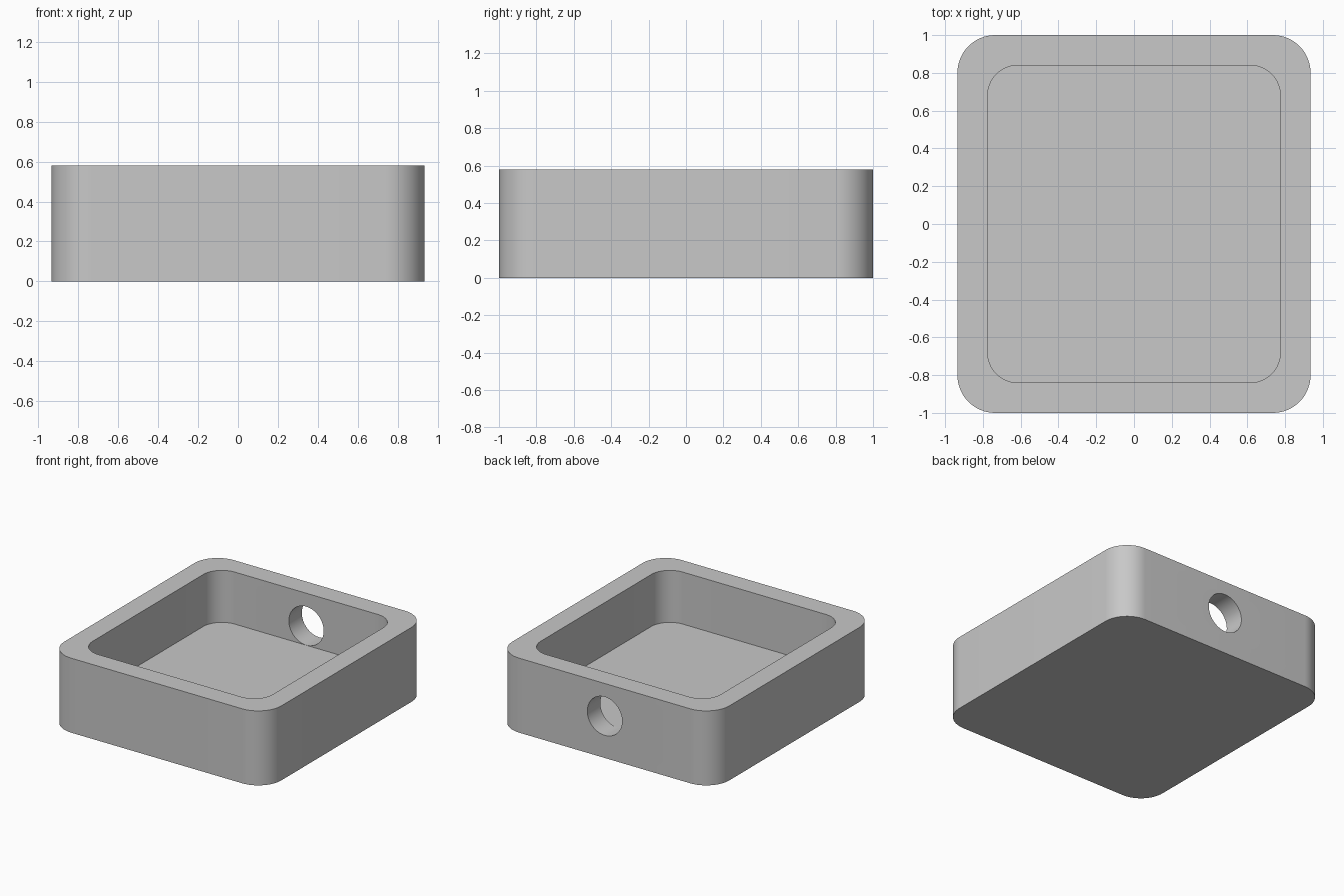
import bpy, bmesh, math
from mathutils import Matrix

default = bpy.data.objects.get("Cube")
if default:
    bpy.data.objects.remove(default, do_unlink=True)

HEIGHT, FLOOR, WALL = 0.58, 0.175, 0.16
HALF_X, HALF_Y = 0.935, 1.0

grey = bpy.data.materials.new("plain_grey")
grey.use_nodes = True
colour = (0.58, 0.58, 0.58, 1)
grey.diffuse_color = colour
grey.node_tree.nodes["Principled BSDF"].inputs["Base Color"].default_value = colour


def make_object(name, bm):
    bmesh.ops.recalc_face_normals(bm, faces=bm.faces)
    mesh = bpy.data.meshes.new(name)
    bm.to_mesh(mesh)
    bm.free()
    mesh.materials.append(grey)
    obj = bpy.data.objects.new(name, mesh)
    bpy.context.collection.objects.link(obj)
    return obj


def rounded_block(name, hx, hy, radius, z0, z1, steps=16):
    """Upright block with rounded vertical corners."""
    bm = bmesh.new()
    ring = []
    for corner, (sx, sy) in enumerate([(1, 1), (-1, 1), (-1, -1), (1, -1)]):
        for i in range(steps + 1):
            a = (corner + i / steps) * math.pi / 2
            ring.append(bm.verts.new((sx * (hx - radius) + radius * math.cos(a),
                                      sy * (hy - radius) + radius * math.sin(a), z0)))
    base = bm.faces.new(ring)
    top = bmesh.ops.extrude_face_region(bm, geom=[base], use_keep_orig=True)
    verts = [v for v in top["geom"] if isinstance(v, bmesh.types.BMVert)]
    bmesh.ops.translate(bm, verts=verts, vec=(0, 0, z1 - z0))
    return make_object(name, bm)


# Outer body of the tray
tray = rounded_block("tray", HALF_X, HALF_Y, 0.2, 0, HEIGHT)

# Open recess
recess = rounded_block("recess_cutter", HALF_X - WALL, HALF_Y - WALL, 0.16,
                       FLOOR, HEIGHT + 0.2)

# Round hole through the back wall
bm = bmesh.new()
bmesh.ops.create_cone(bm, cap_ends=True, segments=64, radius1=0.15, radius2=0.15, depth=0.5,
                      matrix=Matrix.Translation((0, HALF_Y - WALL / 2, 0.326))
                      @ Matrix.Rotation(math.pi / 2, 4, "X"))
hole = make_object("hole_cutter", bm)

# Cut the tray, then drop the cutters
bpy.ops.object.select_all(action="DESELECT")
bpy.context.view_layer.objects.active = tray
tray.select_set(True)
for cutter in (recess, hole):
    cutter.hide_render = True
    mod = tray.modifiers.new(cutter.name, "BOOLEAN")
    mod.operation = "DIFFERENCE"
    mod.solver = "EXACT"
    mod.object = cutter
    bpy.ops.object.modifier_apply(modifier=mod.name)
    bpy.data.objects.remove(cutter, do_unlink=True)

bpy.ops.object.shade_smooth_by_angle(angle=math.radians(30))
